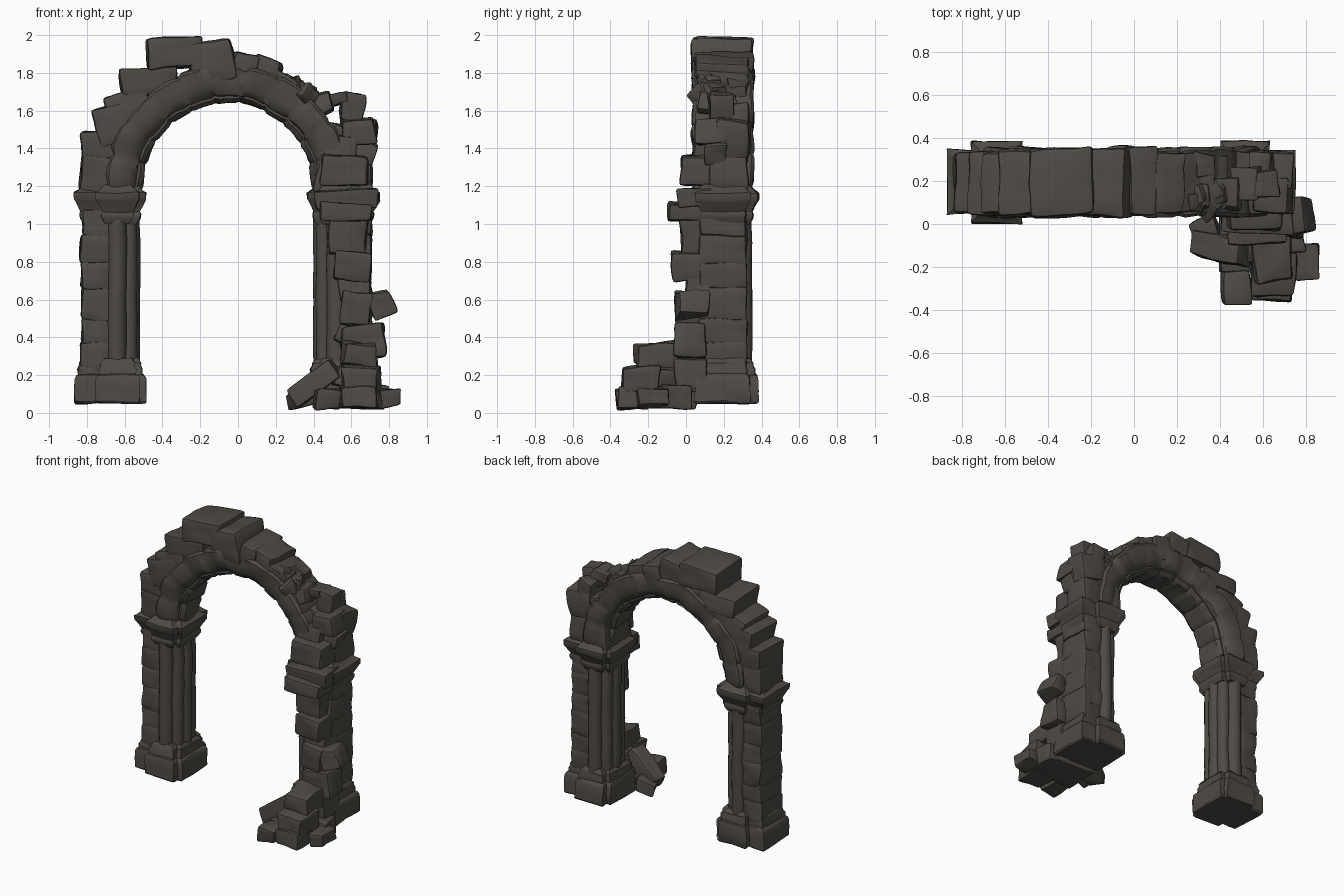
import bpy, bmesh, math, random
from mathutils import Vector, Matrix, noise

random.seed(7)
MID_X, MID_Y = -0.06, 0.195          # mirror axis of the piers, middle of the wall depth

mat = bpy.data.materials.new("dark weathered stone")
mat.diffuse_color = (0.078, 0.070, 0.060, 1)


def finish(bm, name, rough=0.012, freq=9.0):
    """Weather the surface with noise and turn it into an object."""
    bmesh.ops.recalc_face_normals(bm, faces=bm.faces)
    for v in bm.verts:
        v.co += noise.noise_vector(v.co * freq) * rough
    me = bpy.data.meshes.new(name)
    bm.to_mesh(me)
    bm.free()
    me.materials.append(mat)
    me.shade_smooth()
    me.set_sharp_from_angle(angle=math.radians(38))
    ob = bpy.data.objects.new(name, me)
    bpy.context.collection.objects.link(ob)
    return ob


def stone(name, x0, x1, y0, y1, z0, z1, tilt=0, turn=0, skew=0.012):
    """Worn block: jittered box with rounded edges, tilted about y and turned about z."""
    bm = bmesh.new()
    bmesh.ops.create_cube(bm, size=1)
    size = Vector((x1 - x0, y1 - y0, z1 - z0))
    mid = Vector((x0 + x1, y0 + y1, z0 + z1)) / 2
    for v in bm.verts:
        v.co = Vector(a * b for a, b in zip(v.co, size))
        v.co += Vector(random.uniform(-skew, skew) for _ in range(3))
    bmesh.ops.bevel(bm, geom=bm.edges[:], offset=min(size) * 0.13, segments=2,
                    profile=0.6, affect='EDGES')
    bmesh.ops.subdivide_edges(bm, edges=[e for e in bm.edges if e.calc_length() > 0.05],
                              cuts=3, use_grid_fill=True)
    rot = Matrix.Rotation(math.radians(turn), 4, 'Z') @ Matrix.Rotation(math.radians(tilt), 4, 'Y')
    bmesh.ops.transform(bm, matrix=Matrix.Translation(mid) @ rot, verts=bm.verts)
    return finish(bm, name)


def loft(bm, rings, closed_ends=True):
    """Skin a series of equally long point loops."""
    loops = [[bm.verts.new(p) for p in ring] for ring in rings]
    n = len(loops[0])
    for a, b in zip(loops, loops[1:]):
        for i in range(n):
            j = (i + 1) % n
            bm.faces.new((a[i], a[j], b[j], b[i]))
    if closed_ends:
        bm.faces.new(loops[0])
        bm.faces.new(loops[-1])


def cross_plan(e, z, flip):
    """Cross-shaped pier outline, grown outward by e."""
    xs = (-0.83 - e, -0.715 - e, -0.56 + e, -0.525 + e)
    ys = (0.04 - e, 0.085 - e, 0.305 + e, 0.345 + e)
    idx = [(0, 1), (1, 1), (1, 0), (2, 0), (2, 1), (3, 1),
           (3, 2), (2, 2), (2, 3), (1, 3), (1, 2), (0, 2)]
    corners = [Vector((xs[i], ys[j], z)) for i, j in idx]
    pts = []
    for a, b in zip(corners, corners[1:] + corners[:1]):
        pts += [a.lerp(b, t) for t in (0, 0.08, 0.5, 0.92)]
    if flip:
        for p in pts:
            p.x = 2 * MID_X - p.x
    return pts


def shaft(name, x, y, r):
    bm = bmesh.new()
    levels = [0.2 + 0.1 * k for k in range(10)]
    loft(bm, [[(x + r * math.cos(a * math.tau / 14), y + r * math.sin(a * math.tau / 14), z)
               for a in range(14)] for z in levels])
    finish(bm, name, 0.007, 7)


# Two piers: moulded base, shafts, coursed wall and flared capital
base_steps = [(0.030, 0.05), (0.038, 0.06), (0.036, 0.12), (0.036, 0.18), (0.028, 0.20),
              (0.018, 0.205), (0.020, 0.23), (0.010, 0.25), (0.010, 0.265), (-0.01, 0.29)]
capital_steps = [(-0.01, 1.0), (0.006, 1.03), (0.010, 1.05), (0.004, 1.065), (0.016, 1.09),
                 (0.032, 1.12), (0.038, 1.13), (0.038, 1.165), (0.02, 1.175), (-0.01, 1.21)]
for side, flip in (("left", False), ("right", True)):
    def mx(x):
        return 2 * MID_X - x if flip else x
    for part, steps in (("base", base_steps), ("capital", capital_steps)):
        bm = bmesh.new()
        loft(bm, [cross_plan(e, z, flip) for e, z in steps])
        finish(bm, f"{side}_{part}", 0.011, 10)
    for k, (x, y, r) in enumerate([(-0.64, 0.09, 0.05), (-0.575, 0.125, 0.042)]):
        shaft(f"{side}_front_shaft_{k}", mx(x), y, r)
        shaft(f"{side}_back_shaft_{k}", mx(x), 2 * MID_Y - y, r)
    shaft(f"{side}_inner_shaft", mx(-0.572), MID_Y, 0.054)
    stone(f"{side}_pier_core", *sorted((mx(-0.80), mx(-0.58))), 0.09, 0.30, 0.2, 1.1, skew=0.004)
    z = 0.22
    for k, h in enumerate((0.15, 0.12, 0.17, 0.13, 0.15, 0.13)):
        out = -0.832 + random.uniform(0, 0.01)
        stone(f"{side}_wall_course_{k}", *sorted((mx(out), mx(-0.675))),
              0.068, 0.322, z, z + h + 0.006, skew=0.005)
        z += h

# Arch ring: stepped moulding swept over a half circle, grooved at the joints
half = [(0.45, 0.0), (0.45, 0.05), (0.452, 0.09), (0.475, 0.115), (0.487, 0.112), (0.50, 0.135),
        (0.535, 0.155), (0.59, 0.16), (0.635, 0.16), (0.65, 0.145), (0.65, 0.07)]
profile = [(r, -d) for r, d in half] + [(0.65, 0.0)] + [(r, d) for r, d in half[:0:-1]]
rings = []
SEG, JOINT = 66, 6
for k in range(SEG + 1):
    a = math.pi * k / SEG
    groove = 0.008 if k % JOINT == 0 else 0
    bulge = 0.006 * math.sin((k // JOINT) * 2.3)
    ring = []
    for r, d in profile:
        r2 = r + (groove if r < 0.5 else bulge - groove)
        d2 = d - math.copysign(groove, d)
        ring.append((-0.055 + r2 * math.cos(a), MID_Y + d2, 1.19 + r2 * math.sin(a)))
    rings.append(ring)
bm = bmesh.new()
loft(bm, rings)
finish(bm, "arch_ring", 0.014, 8)

# Stones left standing on the back of the arch
for k, s in enumerate([
        (-0.83, -0.62, 0.055, 0.325, 1.17, 1.36), (-0.825, -0.60, 0.06, 0.325, 1.33, 1.50),
        (-0.755, -0.50, 0.05, 0.335, 1.44, 1.63, -14), (-0.69, -0.46, 0.05, 0.34, 1.56, 1.71, -22),
        (-0.63, -0.33, 0.05, 0.345, 1.68, 1.82, -4), (-0.26, -0.02, 0.035, 0.35, 1.74, 1.97, -12),
        (-0.04, 0.10, 0.04, 0.355, 1.72, 1.91, 14), (0.07, 0.22, 0.045, 0.34, 1.70, 1.875, 14),
        (0.15, 0.30, 0.06, 0.33, 1.64, 1.80, 30), (0.25, 0.36, 0.07, 0.33, 1.58, 1.755, 12),
        (0.30, 0.42, 0.08, 0.32, 1.50, 1.66, 25)]):
    stone(f"arch_back_stone_{k}", *s)
stone("crown_block", -0.48, -0.18, 0.04, 0.355, 1.825, 1.985, -3, 3, skew=0.014)
# Small chips scattered over the broken right half of the arch
for k in range(14):
    a = math.radians(random.uniform(38, 84))
    x, z = -0.055 + 0.64 * math.cos(a), 1.19 + 0.64 * math.sin(a)
    y = random.uniform(0.08, 0.31)
    w = random.uniform(0.035, 0.05)
    stone(f"arch_chip_{k}", x - w, x + w, y - w, y + w, z - w, z + w,
          random.uniform(0, 60), random.uniform(0, 60))

# Ragged stub of wall above the right capital
for k, s in enumerate([
        (0.43, 0.69, -0.03, 0.20, 1.20, 1.37, 2), (0.50, 0.71, 0.12, 0.33, 1.18, 1.38),
        (0.42, 0.58, 0.05, 0.34, 1.15, 1.44, 6), (0.45, 0.62, 0.04, 0.20, 1.35, 1.47, 8),
        (0.55, 0.73, 0.05, 0.21, 1.41, 1.56, -4), (0.53, 0.73, 0.17, 0.34, 1.36, 1.55, 3),
        (0.44, 0.56, 0.14, 0.33, 1.40, 1.53, 12), (0.38, 0.50, 0.07, 0.22, 1.58, 1.69, -16),
        (0.55, 0.67, 0.12, 0.25, 1.54, 1.695, 10), (0.54, 0.65, 0.20, 0.33, 1.52, 1.63, -8),
        (0.46, 0.59, 0.12, 0.26, 1.63, 1.69, -10), (0.62, 0.73, 0.10, 0.22, 1.33, 1.44, 20)]):
    stone(f"stub_stone_{k}", *s)

# Broken front face of the right pier
for k, s in enumerate([
        (0.43, 0.70, -0.095, 0.12, 1.02, 1.11, 3), (0.41, 0.73, -0.04, 0.14, 1.08, 1.18, -3),
        (0.48, 0.69, -0.03, 0.12, 0.84, 1.04, 2), (0.51, 0.70, -0.075, 0.12, 0.70, 0.85, 2),
        (0.53, 0.70, 0.0, 0.12, 0.60, 0.72, -5), (0.55, 0.70, -0.05, 0.12, 0.46, 0.63, 7),
        (0.55, 0.78, -0.06, 0.10, 0.285, 0.46, -6), (0.52, 0.62, 0.0, 0.10, 0.36, 0.46, 25),
        (0.54, 0.74, -0.06, 0.10, 0.12, 0.29, 3), (0.70, 0.82, -0.05, 0.115, 0.51, 0.64, -20, 6)]):
    stone(f"pier_rubble_{k}", *s)

# Fallen heap at the foot of the right pier
for k, s in enumerate([
        (0.55, 0.735, -0.27, -0.05, 0.25, 0.365, 4, 5), (0.55, 0.75, -0.34, -0.14, 0.125, 0.25, 2),
        (0.545, 0.73, -0.35, -0.12, 0.03, 0.13, -2), (0.41, 0.54, -0.375, -0.22, 0.015, 0.125, 3, 4),
        (0.745, 0.86, -0.265, -0.095, 0.03, 0.13, -8, 5), (0.26, 0.54, -0.18, -0.05, 0.105, 0.215, -36, -12),
        (0.40, 0.72, -0.22, 0.06, 0.03, 0.12, 1), (0.60, 0.78, -0.14, 0.03, 0.02, 0.14, 3, 8),
        (0.50, 0.64, -0.18, 0.0, 0.13, 0.25, 12, 10), (0.28, 0.40, -0.10, 0.03, 0.035, 0.12, -15, 20)]):
    stone(f"fallen_stone_{k}", *s)
